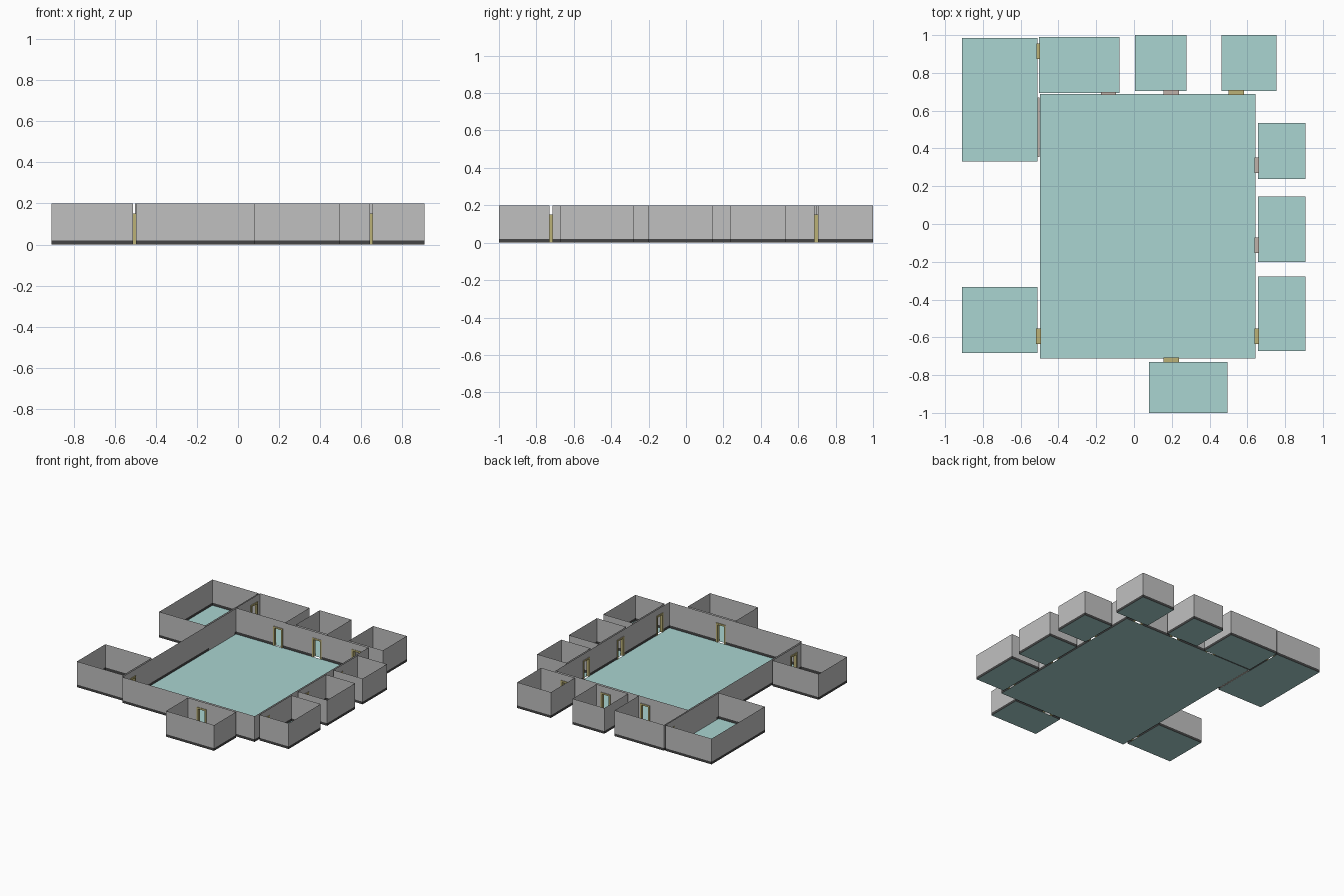
import bpy, bmesh

cube = bpy.data.objects.get("Cube")
if cube:
    bpy.data.objects.remove(cube)


def material(name, rgb):
    m = bpy.data.materials.new(name)
    m.use_nodes = True
    m.diffuse_color = (*rgb, 1)
    m.node_tree.nodes["Principled BSDF"].inputs["Base Color"].default_value = (*rgb, 1)
    return m


FLOOR = material("pale teal floor", (0.40, 0.66, 0.64))
WALL = material("grey wall", (0.53, 0.53, 0.53))
BASE = material("dark skirting", (0.06, 0.06, 0.06))
FRAME = material("tan door frame", (0.50, 0.44, 0.18))
SILL = material("warm grey lintel", (0.53, 0.45, 0.40))

SKIRT, DOOR_TOP, TOP = 0.02, 0.15, 0.2
HALF = 0.041    # half of the door width
POST = 0.013    # door post width

# Room outlines: left, right, front, back
ROOMS = {
    "main_hall": (-0.498, 0.643, -0.713, 0.687),
    "corner_room": (-0.91, -0.512, 0.33, 0.985),
    "back_room_right": (-0.503, -0.078, 0.694, 0.99),
    "back_room_middle": (0.004, 0.277, 0.705, 1.0),
    "back_room_left": (0.464, 0.754, 0.705, 1.0),
    "side_room_back": (0.656, 0.908, 0.238, 0.535),
    "side_room_middle": (0.656, 0.908, -0.2, 0.145),
    "side_room_front": (0.656, 0.908, -0.673, -0.279),
    "front_room": (0.08, 0.494, -1.0, -0.73),
    "opposite_room": (-0.91, -0.512, -0.683, -0.333),
}

# Doors: centre, axis the wall runs along, depth, lintel material
DOORS = [
    ((-0.506, 0.915), 1, 0.018, FRAME),
    ((-0.135, 0.691), 0, 0.018, SILL),
    ((0.198, 0.697), 0, 0.026, SILL),
    ((0.542, 0.697), 0, 0.026, FRAME),
    ((0.65, 0.31), 1, 0.022, SILL),
    ((0.65, -0.112), 1, 0.022, SILL),
    ((0.65, -0.594), 1, 0.022, FRAME),
    ((-0.505, -0.594), 1, 0.026, FRAME),
    ((0.198, -0.721), 0, 0.026, FRAME),
]
PASSAGE = (0.355, 0.67)    # stretch of side wall without skirting


def finish(bm, name, mats):
    me = bpy.data.meshes.new(name)
    bm.to_mesh(me)
    bm.free()
    for m in mats:
        me.materials.append(m)
    ob = bpy.data.objects.new(name, me)
    bpy.context.collection.objects.link(ob)


def quad(bm, pts, index=0):
    bm.faces.new([bm.verts.new(p) for p in pts]).material_index = index


def add_wall(bm, axis, line, lo, hi):
    """Thin wall sheet with door gaps, split into skirting and wall bands."""
    gaps = [(c[axis] - HALF, c[axis] + HALF) for c, a, depth, m in DOORS
            if a == axis and abs(c[1 - axis] - line) < 0.02 and lo < c[axis] < hi]
    bare = [PASSAGE] if axis == 1 and abs(line + 0.505) < 0.01 and lo < PASSAGE[0] < hi else []
    cuts = sorted({lo, hi, *[v for g in gaps + bare for v in g if lo < v < hi]})
    for a, b in zip(cuts, cuts[1:]):
        mid = (a + b) / 2
        is_door = any(g[0] < mid < g[1] for g in gaps)
        is_bare = any(g[0] < mid < g[1] for g in bare)
        for z0, z1 in ((0, SKIRT), (SKIRT, DOOR_TOP), (DOOR_TOP, TOP)):
            if is_door and z0 < DOOR_TOP:
                continue
            pts = [(a, z0), (b, z0), (b, z1), (a, z1)]
            pts = [(t, line, z) if axis == 0 else (line, t, z) for t, z in pts]
            quad(bm, pts, 1 if z0 == 0 and not is_bare else 0)


def add_box(bm, lo, hi, index=0):
    verts = bmesh.ops.create_cube(bm, size=1)["verts"]
    for v in verts:
        v.co = [(l + h) / 2 + c * (h - l) for c, l, h in zip(v.co, lo, hi)]
    for f in {f for v in verts for f in v.link_faces}:
        if f.normal.z > 0.5:
            f.material_index = index


# Floors and walls of every room
for name, (x0, x1, y0, y1) in ROOMS.items():
    bm = bmesh.new()
    quad(bm, [(x0, y0, 0), (x1, y0, 0), (x1, y1, 0), (x0, y1, 0)])
    finish(bm, name + "_floor", [FLOOR])
    bm = bmesh.new()
    for y in (y0, y1):
        add_wall(bm, 0, y, x0, x1)
    for x in (x0, x1):
        add_wall(bm, 1, x, y0, y1)
    finish(bm, name + "_walls", [WALL, BASE])

# Door frames: two posts and a lintel
for i, (c, axis, depth, top) in enumerate(DOORS):
    bm = bmesh.new()
    for a, b, z0, z1 in ((-HALF, POST - HALF, 0, DOOR_TOP),
                         (HALF - POST, HALF, 0, DOOR_TOP),
                         (-HALF, HALF, DOOR_TOP - POST, DOOR_TOP)):
        lo, hi = [0, 0, z0], [0, 0, z1]
        lo[axis], hi[axis] = c[axis] + a, c[axis] + b
        lo[1 - axis], hi[1 - axis] = c[1 - axis] - depth / 2, c[1 - axis] + depth / 2
        add_box(bm, lo, hi, 1)
    finish(bm, f"door_frame_{i + 1}", [FRAME, top])

# Low sill between the hall and the corner room
bm = bmesh.new()
add_box(bm, (-0.511, PASSAGE[0], 0), (-0.499, PASSAGE[1], SKIRT))
finish(bm, "passage_sill", [SILL])
